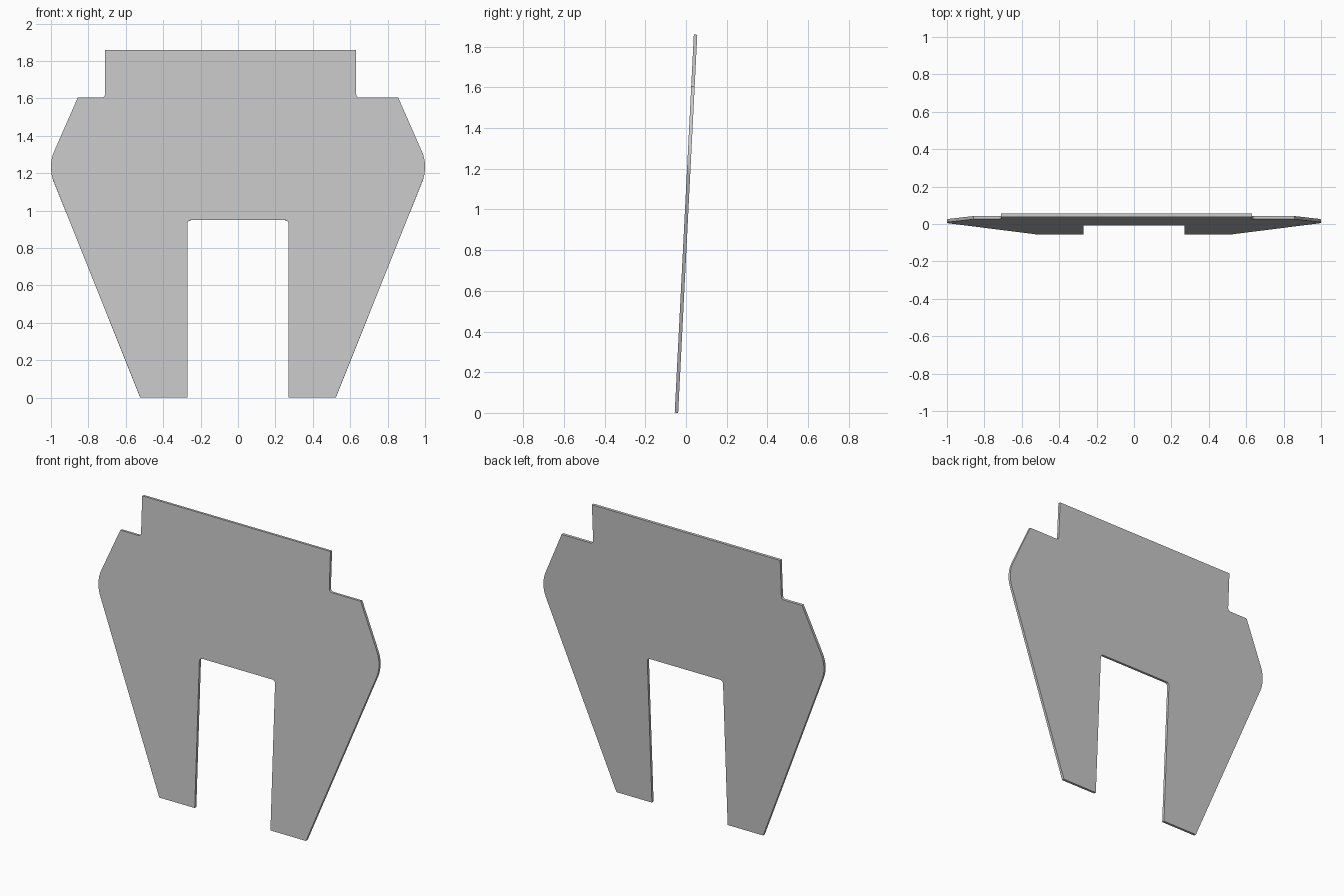
import bpy, bmesh, math
from mathutils import Vector, Matrix

if "Cube" in bpy.data.objects:
    bpy.data.objects.remove(bpy.data.objects["Cube"], do_unlink=True)

THICK = 0.017
TILT = math.atan2(0.094, 1.86)

# Plate outline in its own plane: x, height, corner radius
outline = [
    (-0.523, 0, 0), (-0.27, 0, 0), (-0.27, 0.95, 0.02),
    (0.27, 0.95, 0.02), (0.27, 0, 0), (0.523, 0, 0),
    (1.018, 1.238, 0.213), (0.857, 1.605, 0),
    (0.632, 1.605, 0.02), (0.632, 1.861, 0),
    (-0.71, 1.861, 0), (-0.71, 1.605, 0.02),
    (-0.857, 1.605, 0), (-1.018, 1.238, 0.213),
]


def fillet(before, corner, after, radius, steps=8):
    """Points of an arc rounding one corner."""
    a, b = (before - corner).normalized(), (after - corner).normalized()
    half = a.angle(b) / 2
    centre = corner + (a + b).normalized() * radius / math.sin(half)
    reach = radius / math.tan(half)
    start = (corner + a * reach - centre).normalized()
    end = (corner + b * reach - centre).normalized()
    return [centre + start.slerp(end, i / steps) * radius for i in range(steps + 1)]


corners = [Vector((x, -THICK / 2, z)) for x, z, _ in outline]
points = []
for i, (_, _, r) in enumerate(outline):
    if r:
        points += fillet(corners[i - 1], corners[i], corners[(i + 1) % len(corners)], r)
    else:
        points.append(corners[i])

# Extrude the outline to a thin plate and lean it backwards
bm = bmesh.new()
face = bm.faces.new([bm.verts.new(p) for p in points])
grown = bmesh.ops.extrude_face_region(bm, geom=[face], use_keep_orig=True)
moved = [g for g in grown["geom"] if isinstance(g, bmesh.types.BMVert)]
bmesh.ops.translate(bm, verts=moved, vec=(0, THICK, 0))
bmesh.ops.recalc_face_normals(bm, faces=bm.faces)
bm.transform(Matrix.Rotation(-TILT, 4, "X"))
lowest = min(v.co.z for v in bm.verts)
mid_y = (min(v.co.y for v in bm.verts) + max(v.co.y for v in bm.verts)) / 2
bmesh.ops.translate(bm, verts=bm.verts, vec=(0, -mid_y, -lowest))

mesh = bpy.data.meshes.new("leaning_plate")
bm.to_mesh(mesh)
bm.free()
plate = bpy.data.objects.new("leaning_plate", mesh)
bpy.context.collection.objects.link(plate)

# Plain grey
grey = bpy.data.materials.new("light_grey")
grey.use_nodes = True
colour = (0.58, 0.58, 0.58, 1)
grey.diffuse_color = colour
grey.node_tree.nodes["Principled BSDF"].inputs["Base Color"].default_value = colour
mesh.materials.append(grey)

# Smooth only along the rounded corners
bpy.ops.object.select_all(action="DESELECT")
plate.select_set(True)
bpy.context.view_layer.objects.active = plate
bpy.ops.object.shade_smooth_by_angle(angle=math.radians(20))
